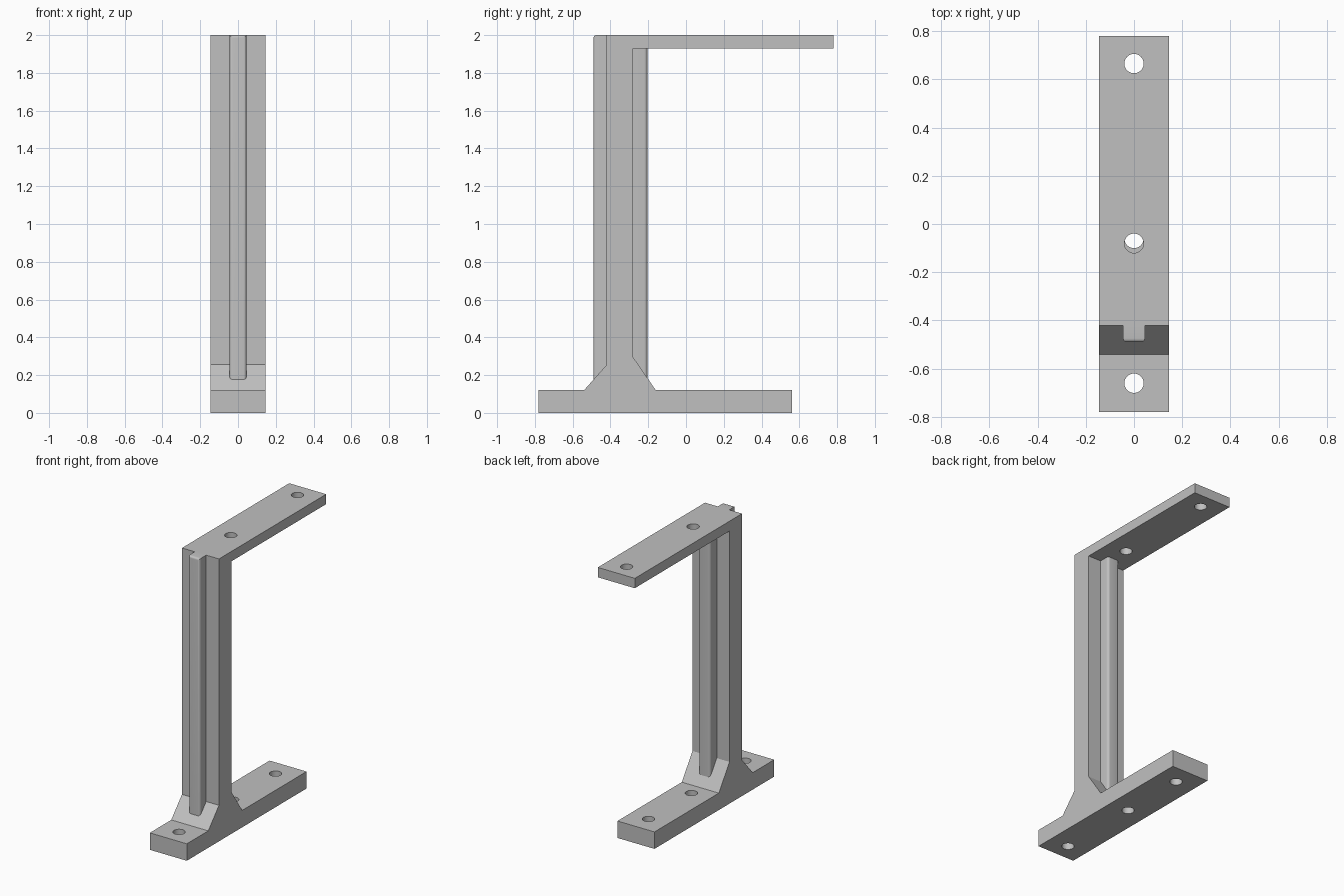
import bpy, bmesh
from mathutils import Matrix, Vector

cube = bpy.data.objects.get("Cube")
if cube:
    bpy.data.objects.remove(cube, do_unlink=True)

HALF_W = 0.145

grey = bpy.data.materials.new("plain_grey")
grey.use_nodes = True
colour = (0.53, 0.53, 0.53, 1)
grey.diffuse_color = colour
grey.node_tree.nodes["Principled BSDF"].inputs["Base Color"].default_value = colour


def finish(name, bm):
    bmesh.ops.recalc_face_normals(bm, faces=bm.faces[:])
    mesh = bpy.data.meshes.new(name)
    bm.to_mesh(mesh)
    bm.free()
    mesh.materials.append(grey)
    obj = bpy.data.objects.new(name, mesh)
    bpy.context.collection.objects.link(obj)
    return obj


def smooth(obj):
    bpy.ops.object.select_all(action='DESELECT')
    obj.select_set(True)
    bpy.context.view_layer.objects.active = obj
    bpy.ops.object.shade_smooth_by_angle()


# Bracket body: side profile (y, z) extruded across the width
profile = [(-0.78, 0), (0.56, 0), (0.56, 0.12), (-0.16, 0.12), (-0.28, 0.295),
           (-0.28, 1.93), (0.78, 1.93), (0.78, 2), (-0.42, 2), (-0.42, 0.255),
           (-0.54, 0.12), (-0.78, 0.12)]
bm = bmesh.new()
face = bm.faces.new([bm.verts.new((-HALF_W, y, z)) for y, z in profile])
ext = bmesh.ops.extrude_face_region(bm, geom=[face])
moved = [v for v in ext["geom"] if isinstance(v, bmesh.types.BMVert)]
bmesh.ops.translate(bm, verts=moved, vec=(2 * HALF_W, 0, 0))
body = finish("bracket_body", bm)

# Screw holes through the base and the top plate
bm = bmesh.new()
for y, z in [(-0.66, 0.06), (-0.06, 0.06), (0.42, 0.06), (-0.08, 1.965), (0.665, 1.965)]:
    bmesh.ops.create_cone(bm, cap_ends=True, segments=40, radius1=0.04, radius2=0.04,
                          depth=0.22, matrix=Matrix.Translation((0, y, z)))
cutter = finish("hole_cutter", bm)
cutter.hide_render = True
mod = body.modifiers.new("holes", 'BOOLEAN')
mod.operation = 'DIFFERENCE'
mod.solver = 'EXACT'
mod.object = cutter
bpy.context.view_layer.objects.active = body
bpy.ops.object.modifier_apply(modifier=mod.name)
bpy.data.objects.remove(cutter, do_unlink=True)
smooth(body)


# Stiffening ribs with rounded outer edges
def rib(name, inner, outer, top, round_top):
    bm = bmesh.new()
    low = 0.1
    size = Vector((0.09, abs(outer - inner), top - low))
    centre = Vector((0, (inner + outer) / 2, (top + low) / 2))
    bmesh.ops.create_cube(bm, size=1,
                          matrix=Matrix.Translation(centre) @ Matrix.Diagonal(size.to_4d()))
    edges = []
    for e in bm.edges:
        on_outer = all(abs(v.co.y - outer) < 1e-4 for v in e.verts)
        upright = abs(e.verts[0].co.z - e.verts[1].co.z) > 0.1
        at_top = all(v.co.z > top - 0.01 for v in e.verts)
        if on_outer and (upright or (at_top and round_top)):
            edges.append(e)
    bmesh.ops.bevel(bm, geom=edges, offset=0.016, segments=5, profile=0.5, affect='EDGES')
    smooth(finish(name, bm))


rib("front_rib", -0.415, -0.49, 2.0, True)
rib("back_rib", -0.285, -0.205, 1.94, False)
